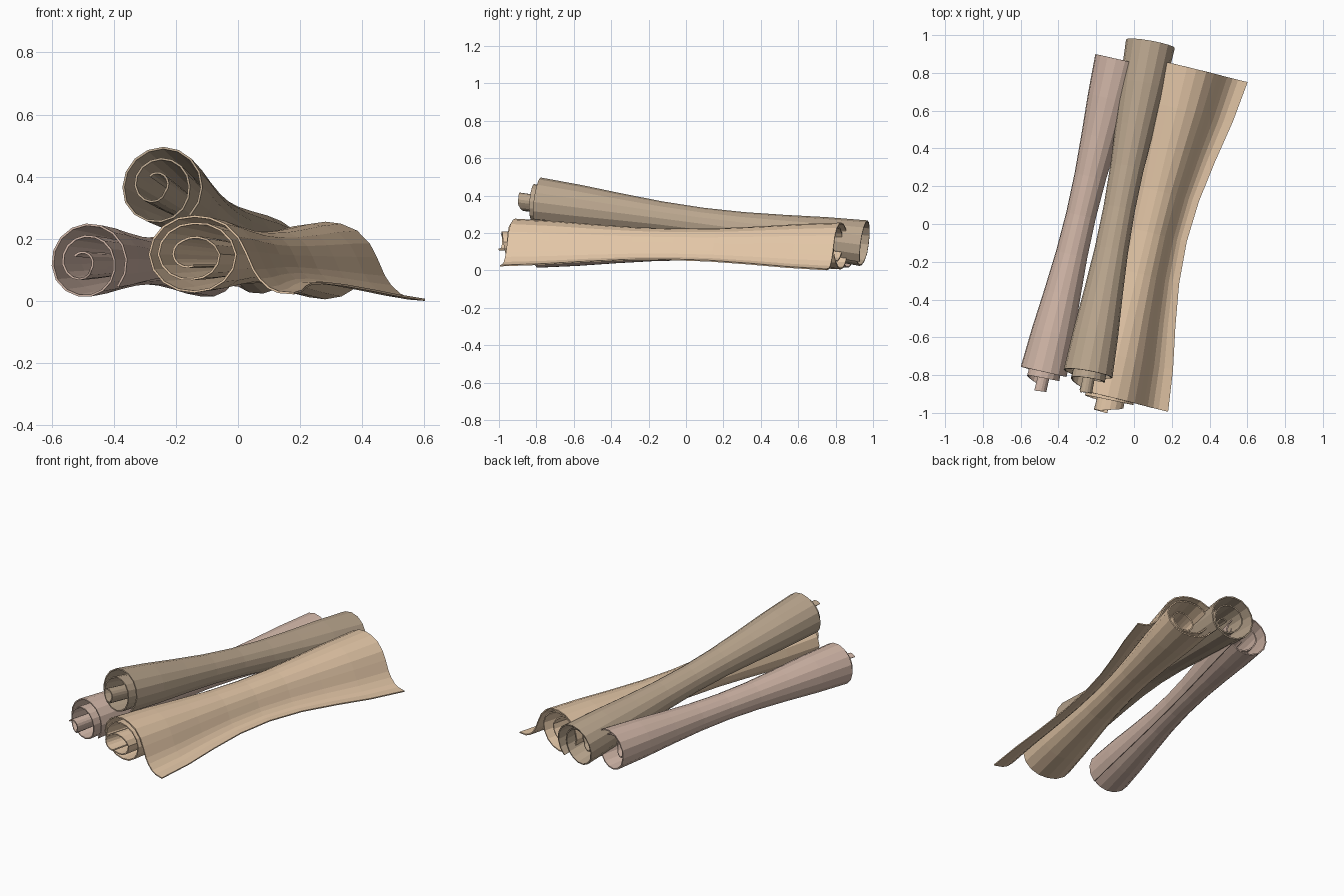
import bpy, math
from mathutils import Vector

if "Cube" in bpy.data.objects:
    bpy.data.objects.remove(bpy.data.objects["Cube"])


def rolled(start_deg, table, scale=1.0, wide=1.0, steps=16):
    """Rolled section going inward; table rows are (turns, radius, slide)."""
    pts = []
    for i in range(int(table[-1][0] * steps) + 1):
        t = i / steps
        for (t0, r0, k0), (t1, r1, k1) in zip(table, table[1:]):
            if t <= t1:
                f = (t - t0) / (t1 - t0)
                break
        r = (r0 + (r1 - r0) * f) * scale
        a = math.radians(start_deg) + 2 * math.pi * t
        pts.append((wide * r * math.cos(a), r * math.sin(a), k0 + (k1 - k0) * f))
    return pts


def make_scroll(name, front, back, section, color, waist, rows=8):
    """Sweep the section from front to back, narrowing at the middle."""
    front, back = Vector(front), Vector(back)
    axis = (back - front).normalized()
    side = axis.cross(Vector((0, 0, 1))).normalized()
    up = side.cross(axis)
    verts, faces = [], []
    n = len(section)
    for j in range(rows + 1):
        u = 2 * j / rows - 1
        s = 1 - waist * max(0, math.cos(u * math.pi / 2)) ** 1.5
        c = front.lerp(back, j / rows)
        for x, z, k in section:
            verts.append(c + side * x * s + up * z * s - axis * k)
    for j in range(rows):
        for i in range(n - 1):
            a = j * n + i
            faces.append((a, a + 1, a + n + 1, a + n))
    mesh = bpy.data.meshes.new(name)
    mesh.from_pydata(verts, [], faces)
    ob = bpy.data.objects.new(name, mesh)
    bpy.context.collection.objects.link(ob)
    # paper thickness
    mod = ob.modifiers.new("paper_thickness", 'SOLIDIFY')
    mod.thickness = 0.007
    mod.offset = 0
    mat = bpy.data.materials.new(name + "_paper")
    mat.diffuse_color = (*color, 1)
    mat.use_nodes = True
    mat.node_tree.nodes["Principled BSDF"].inputs["Base Color"].default_value = mat.diffuse_color
    mesh.materials.append(mat)
    return ob


# tight roll: outer wrap, middle wrap, then a core sticking out at the front
tight = [(0, .122, 0), (.7, .121, .005), (1.1, .089, .03),
         (1.6, .08, .04), (2.0, .037, .1), (2.5, .03, .11)]

# left scroll lying on the ground
make_scroll("left_scroll", (-0.478, -0.78, 0.125), (-0.083, 0.875, 0.125),
            rolled(-40, tight), (0.64, 0.47, 0.39), 0.37)

# upper scroll resting across the other two
make_scroll("upper_scroll", (-0.243, -0.79, 0.366), (0.087, 0.957, 0.137),
            rolled(-45, tight, 1.05), (0.49, 0.38, 0.27), 0.37)

# right scroll with a loose, partly unrolled flap
flap = [(.33, -.125), (.278, -.121), (.247, -.108), (.216, -.08), (.195, -.05),
        (.168, .01), (.144, .055), (.103, .095), (.05, .117)]
loose = [(0, .123, 0), (.25, .13, 0), (.5, .12, 0), (.75, .121, .01),
         (1, .1, .015), (1.25, .1, .02), (1.5, .08, .03), (1.75, .08, .04),
         (2.05, .047, .08), (2.6, .04, .085)]
section = [(x, z, 0) for x, z in flap] + rolled(90, loose, wide=1.15)
make_scroll("right_scroll", (-0.14, -0.915, 0.15), (0.281, 0.83, 0.129),
            section, (0.76, 0.56, 0.38), 0.35)
